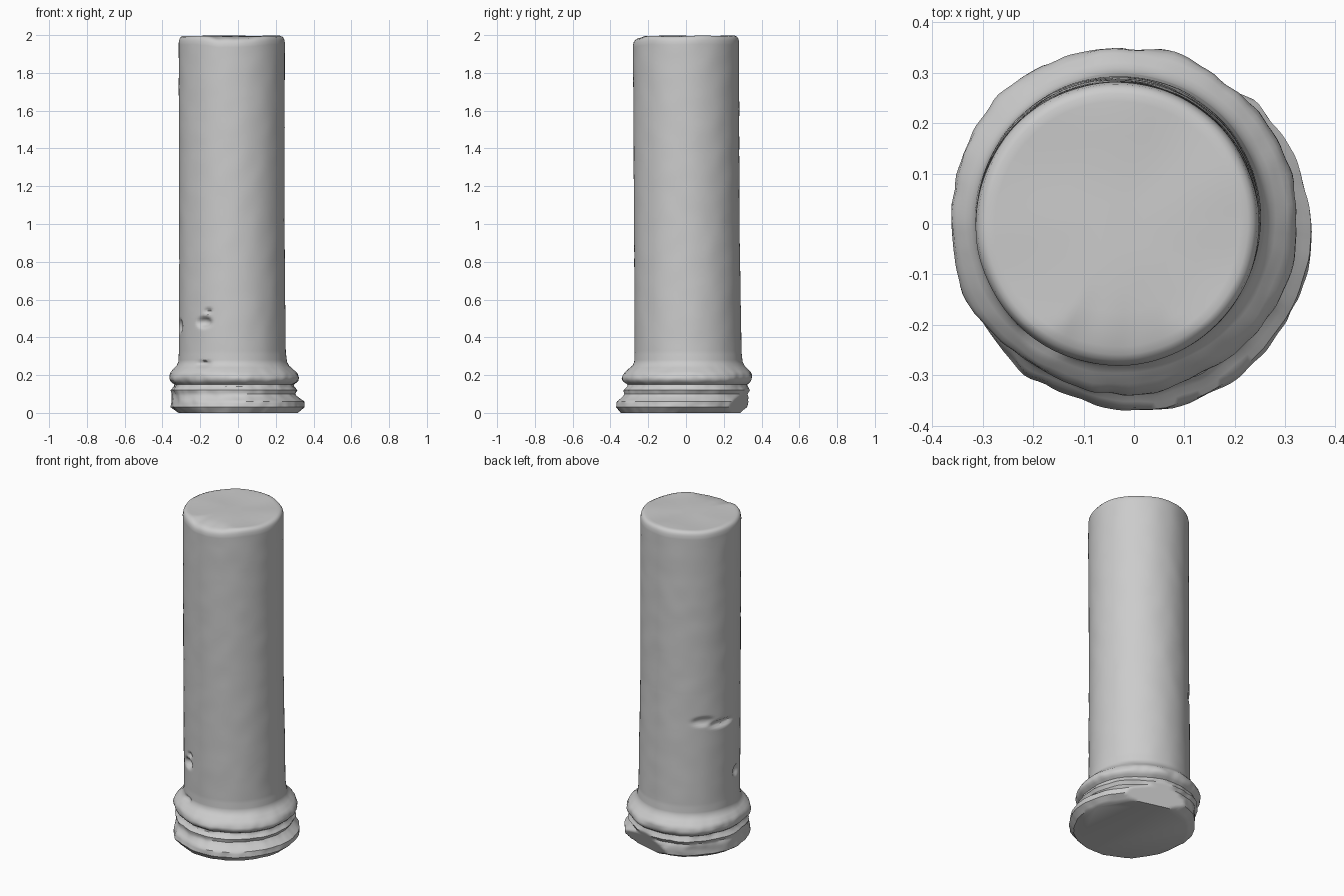
import bpy
import bmesh
from math import sin, cos, pi, radians, exp
from mathutils import Vector, noise

if "Cube" in bpy.data.objects:
    bpy.data.objects.remove(bpy.data.objects["Cube"])

SEGMENTS = 144
STEP = 0.01

# Worn stone colour
stone = bpy.data.materials.new("grey_stone")
stone.use_nodes = True
colour = (0.6, 0.6, 0.6, 1)
stone.diffuse_color = colour
stone.node_tree.nodes["Principled BSDF"].inputs["Base Color"].default_value = colour

# Column outline: height, centre x, centre y, radius
PROFILE = [
    (0, 0, -.03, .315), (.03, 0, -.015, .352), (.06, 0, -.01, .35),
    (.085, -.015, 0, .332), (.1, -.02, 0, .325), (.12, -.02, .005, .334),
    (.14, -.022, .01, .318), (.15, -.022, .01, .316), (.165, -.022, .01, .338),
    (.185, -.022, .01, .345), (.21, -.024, .01, .337), (.23, -.026, .01, .318),
    (.25, -.027, .012, .297), (.27, -.028, .012, .287), (.32, -.03, .011, .283),
    (1, -.033, .004, .279), (1.96, -.033, 0, .281), (1.98, -.033, 0, .277),
    (1.99, -.033, 0, .27),
]

# Dents: angle, height, angular half width, half height, depth
DENTS = [
    (238, .48, 8, .025, .03), (243, .54, 4, .012, .015), (238, .26, 8, .015, .015),
    (192, .46, 7, .03, .02), (165, .8, 16, .02, .02), (140, .83, 12, .025, .014),
]


def outline(z):
    """Interpolate the profile at one height."""
    for low, high in zip(PROFILE, PROFILE[1:]):
        if z <= high[0]:
            t = (z - low[0]) / (high[0] - low[0])
            return [a + (b - a) * t for a, b in zip(low, high)][1:]
    return PROFILE[-1][1:]


def dent_depth(angle, z):
    total = 0
    for centre, height, width, tall, depth in DENTS:
        turn = (angle - radians(centre) + pi) % (2 * pi) - pi
        reach = (turn / radians(width)) ** 2 + ((z - height) / tall) ** 2
        total += depth * exp(-reach ** 2)
    return total


def weathered(angle, z):
    """One point of the worn outer surface."""
    cx, cy, radius = outline(z)
    d = Vector((cos(angle), sin(angle), 0))
    base = max(0, min(1, (.27 - z) / .08))
    rough = noise.noise(d * 3 + Vector((0, 0, z * 9)))
    fine = noise.noise(d * 8 + Vector((5, 0, z * 25)))
    radius += base * (.009 * rough + .005 * fine) + .0015 * rough
    radius -= dent_depth(angle, z)
    point = Vector((cx, cy, z)) + d * radius
    # Broken flat patch low on the back of the base
    if z < .2:
        chip = Vector((cos(radians(75)), sin(radians(75)), 0))
        excess = point.dot(chip) - (.275 + .42 * z)
        if excess > 0:
            point -= chip * excess
    return point


def top_height(x, y):
    """Uneven top, worn down along its front edge."""
    wave = .005 * noise.noise(Vector((x * 6, y * 6, 2)))
    worn = max(0, -y - .2 + .03 * noise.noise(Vector((x * 14, 3, 1))))
    return wave - worn * .25


# Shaft and moulded base, swept as a stack of rings
bm = bmesh.new()
angles = [2 * pi * i / SEGMENTS for i in range(SEGMENTS)]
rings = []
for k in range(200):
    ring = []
    for a in angles:
        p = weathered(a, k * STEP)
        p.z += top_height(p.x, p.y) * max(0, (k - 185) / 14)
        ring.append(bm.verts.new(p))
    rings.append(ring)

# Top surface, rings shrinking towards the middle
rim = [v.co.copy() for v in rings[-1]]
for scale in (.96, .9, .8, .65, .45, .2):
    ring = []
    for p in rim:
        x, y = -.033 + (p.x + .033) * scale, p.y * scale
        ring.append(bm.verts.new((x, y, 1.995 + top_height(x, y))))
    rings.append(ring)

for lower, upper in zip(rings, rings[1:]):
    for i in range(SEGMENTS):
        j = (i + 1) % SEGMENTS
        bm.faces.new((lower[i], lower[j], upper[j], upper[i]))
bm.faces.new(rings[-1])
bm.faces.new(reversed(rings[0]))

mesh = bpy.data.meshes.new("stone_column")
bm.to_mesh(mesh)
bm.free()
mesh.materials.append(stone)
column = bpy.data.objects.new("stone_column", mesh)
bpy.context.collection.objects.link(column)

# Smooth stone with crisp edges
bpy.ops.object.select_all(action="DESELECT")
column.select_set(True)
bpy.context.view_layer.objects.active = column
bpy.ops.object.shade_smooth_by_angle(angle=radians(40))
